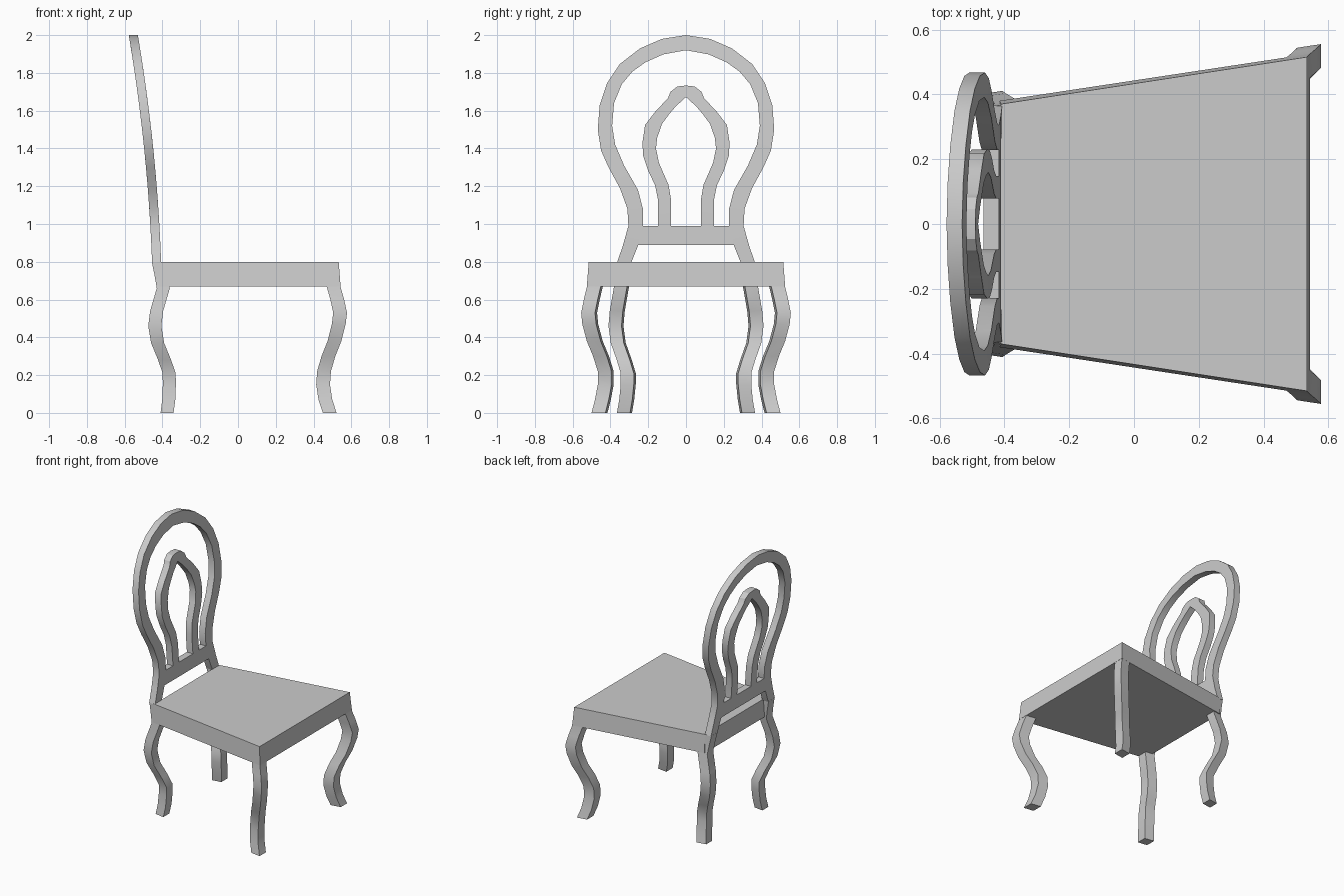
import bpy, bmesh

SLOPE = 0.153  # taper of the seat sides


def finish(name, bm):
    bmesh.ops.recalc_face_normals(bm, faces=bm.faces)
    me = bpy.data.meshes.new(name)
    bm.to_mesh(me)
    bm.free()
    ob = bpy.data.objects.new(name, me)
    bpy.context.collection.objects.link(ob)
    bpy.ops.object.select_all(action='DESELECT')
    ob.select_set(True)
    bpy.context.view_layer.objects.active = ob
    bpy.ops.object.shade_smooth_by_angle(angle=0.52)
    return ob


def loft(name, rings):
    """Skin a row of four-point rings and cap both ends."""
    bm = bmesh.new()
    vs = [[bm.verts.new(p) for p in r] for r in rings]
    for a, b in zip(vs, vs[1:]):
        for i in range(4):
            j = (i + 1) % 4
            bm.faces.new((a[i], a[j], b[j], b[i]))
    bm.faces.new(vs[0])
    bm.faces.new(vs[-1])
    return finish(name, bm)


def leg(name, path, side, facing, width):
    """Curved square leg; path holds (z, outer x, outer y)."""
    rings = []
    for z, x, y in path:
        x2 = x - facing * width
        y2 = y - facing * width * SLOPE
        rings.append([(x, side * y, z), (x2, side * y2, z),
                      (x2, side * (y2 - width), z), (x, side * (y - width), z)])
    loft(name, rings)


def back_x(z):
    t = z - 0.8
    return -0.407 - 0.0367 * t - 0.055 * t * t


def band(name, half):
    """Flat bent band in the leaning back; half holds (outer y, z, inner y, z)."""
    path = half + [(-a, b, -c, d) for a, b, c, d in reversed(half) if a > 0]
    rings = []
    for yo, zo, yi, zi in path:
        fo, fi = back_x(zo), back_x(zi)
        rings.append([(fo, yo, zo), (fi, yi, zi),
                      (fi - 0.048, yi, zi), (fo - 0.048, yo, zo)])
    loft(name, rings)


# Tapered seat with its apron
loft("seat", [
    [(-0.415, -0.38, 0.67), (0.543, -0.525, 0.67), (0.543, 0.525, 0.67), (-0.415, 0.38, 0.67)],
    [(-0.41, -0.37, 0.8), (0.533, -0.515, 0.8), (0.533, 0.515, 0.8), (-0.41, 0.37, 0.8)]])

# Curved legs
front_path = [(0, .522, .50), (.07, .499, .482), (.15, .487, .467), (.22, .492, .467),
              (.30, .515, .492), (.38, .547, .525), (.47, .570, .549), (.53, .577, .555),
              (.60, .562, .541), (.67, .542, .524), (.798, .532, .514)]
rear_path = [(0, -.410, .355), (.07, -.401, .343), (.15, -.398, .335), (.21, -.399, .335),
             (.28, -.423, .356), (.37, -.460, .388), (.46, -.475, .400), (.54, -.465, .393),
             (.66, -.430, .372), (.73, -.442, .366), (.798, -.456, .360)]
for side, label in ((1, "right"), (-1, "left")):
    leg("front_leg_" + label, front_path, side, 1, 0.073)
    leg("rear_leg_" + label, rear_path, side, -1, 0.069)

# Balloon-shaped back frame
band("back_frame", [
    (.365, .795, .290, .795), (.333, .89, .252, .89), (.305, .99, .228, .99),
    (.310, 1.08, .228, 1.08), (.350, 1.19, .254, 1.18), (.410, 1.30, .328, 1.31),
    (.450, 1.39, .375, 1.42), (.467, 1.50, .391, 1.52), (.457, 1.63, .381, 1.64),
    (.418, 1.746, .340, 1.74), (.350, 1.847, .285, 1.806), (.243, 1.93, .215, 1.856),
    (.127, 1.98, .120, 1.898), (0, 2.0, 0, 1.92)])

# Lower cross rail
band("back_rail", [(.228, .99, .252, .89), (0, .99, 0, .89)])

# Inner pointed hoop
band("inner_hoop", [
    (.148, .99, .079, .99), (.148, 1.127, .079, 1.127), (.164, 1.206, .092, 1.206),
    (.202, 1.286, .143, 1.323), (.228, 1.365, .159, 1.40), (.230, 1.434, .153, 1.455),
    (.217, 1.524, .127, 1.53), (.164, 1.593, .088, 1.583), (.095, 1.667, .053, 1.624),
    (.082, 1.70, .035, 1.640), (.046, 1.728, .018, 1.656), (0, 1.733, 0, 1.672)])
